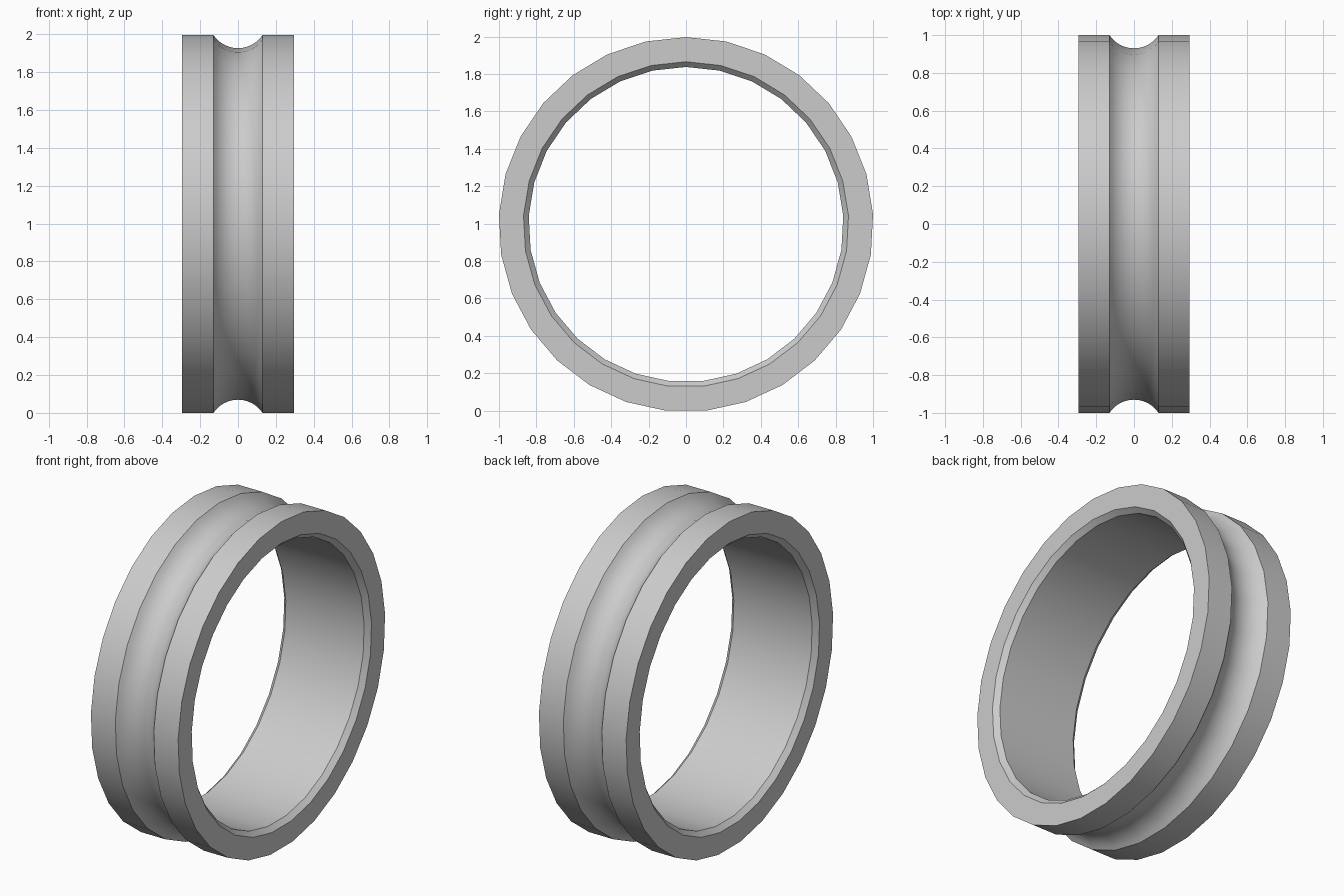
import bpy, bmesh, math

if "Cube" in bpy.data.objects:
    bpy.data.objects.remove(bpy.data.objects["Cube"])

SIDES = 29          # a vertex at the top, a flat edge at the bottom
R = 1.0015          # outer radius
HALF = 0.295        # half width of the ring
LIFT = R * math.cos(math.pi / SIDES)

# Cross-section (x, radius): outer bands, concave groove, chamfered bore
GROOVE_HALF, DEPTH, STEPS = 0.13, 0.07, 12
arc_r = (GROOVE_HALF ** 2 + DEPTH ** 2) / (2 * DEPTH)
arc_centre = R - DEPTH + arc_r
sweep = math.asin(GROOVE_HALF / arc_r)

profile = [(-HALF, R)]
for i in range(STEPS + 1):
    a = -sweep + 2 * sweep * i / STEPS
    profile.append((arc_r * math.sin(a), arc_centre - arc_r * math.cos(a)))
profile += [(HALF, R), (HALF, 0.87), (HALF - 0.03, 0.842),
            (-HALF + 0.03, 0.842), (-HALF, 0.87)]

# Spin the section around the x axis
bm = bmesh.new()
rings = []
for s in range(SIDES):
    t = 2 * math.pi * s / SIDES
    rings.append([bm.verts.new((x, r * math.sin(t), LIFT + r * math.cos(t)))
                  for x, r in profile])
n = len(profile)
for s in range(SIDES):
    a, b = rings[s], rings[(s + 1) % SIDES]
    for i in range(n):
        j = (i + 1) % n
        bm.faces.new((a[i], a[j], b[j], b[i]))
bmesh.ops.recalc_face_normals(bm, faces=bm.faces)

mesh = bpy.data.meshes.new("grooved_ring")
bm.to_mesh(mesh)
bm.free()
ring = bpy.data.objects.new("grooved_ring", mesh)
bpy.context.collection.objects.link(ring)

# Plain grey metal
grey = bpy.data.materials.new("light grey")
grey.diffuse_color = (0.6, 0.6, 0.6, 1)
grey.use_nodes = True
grey.node_tree.nodes["Principled BSDF"].inputs["Base Color"].default_value = grey.diffuse_color
mesh.materials.append(grey)

# Smooth around the ring, sharp at rims, groove edges and chamfers
bpy.context.view_layer.objects.active = ring
ring.select_set(True)
bpy.ops.object.shade_smooth_by_angle(angle=math.radians(30))
